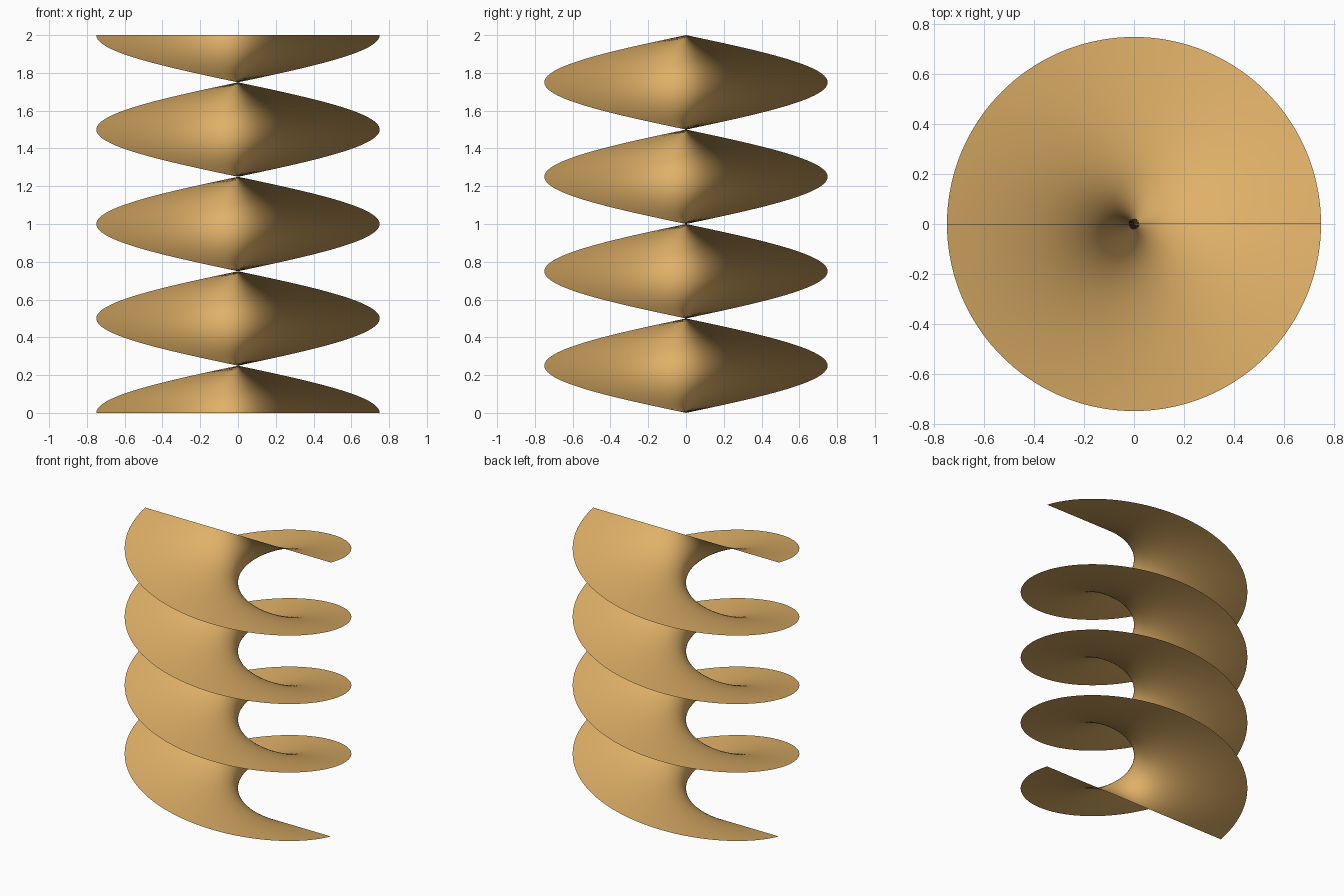
import bpy
import bmesh
from math import cos, sin, tau

RADIUS = 0.75
HEIGHT = 2.0
TURNS = 2
ACROSS = 40        # divisions along the full diameter
ALONG = 288        # divisions up the height

cube = bpy.data.objects.get("Cube")
if cube:
    bpy.data.objects.remove(cube, do_unlink=True)

# Warm golden tan
color = (0.75, 0.44, 0.138, 1.0)
tan = bpy.data.materials.new("golden_tan")
tan.use_nodes = True
tan.diffuse_color = color
bsdf = next(n for n in tan.node_tree.nodes if n.type == "BSDF_PRINCIPLED")
bsdf.inputs["Base Color"].default_value = color
bsdf.inputs["Roughness"].default_value = 0.6

# Flat strip, twisted around the vertical axis into a left-handed helicoid sheet
bm = bmesh.new()
bmesh.ops.create_grid(bm, x_segments=ACROSS, y_segments=ALONG, size=1.0)
for v in bm.verts:
    r = v.co.x * RADIUS
    t = (v.co.y + 1) / 2
    angle = -tau * TURNS * t
    v.co = (r * cos(angle), r * sin(angle), HEIGHT * t)
for f in bm.faces:
    f.smooth = True

mesh = bpy.data.meshes.new("spiral_sheet")
bm.to_mesh(mesh)
bm.free()
mesh.materials.append(tan)
sheet = bpy.data.objects.new("spiral_sheet", mesh)
bpy.context.collection.objects.link(sheet)
